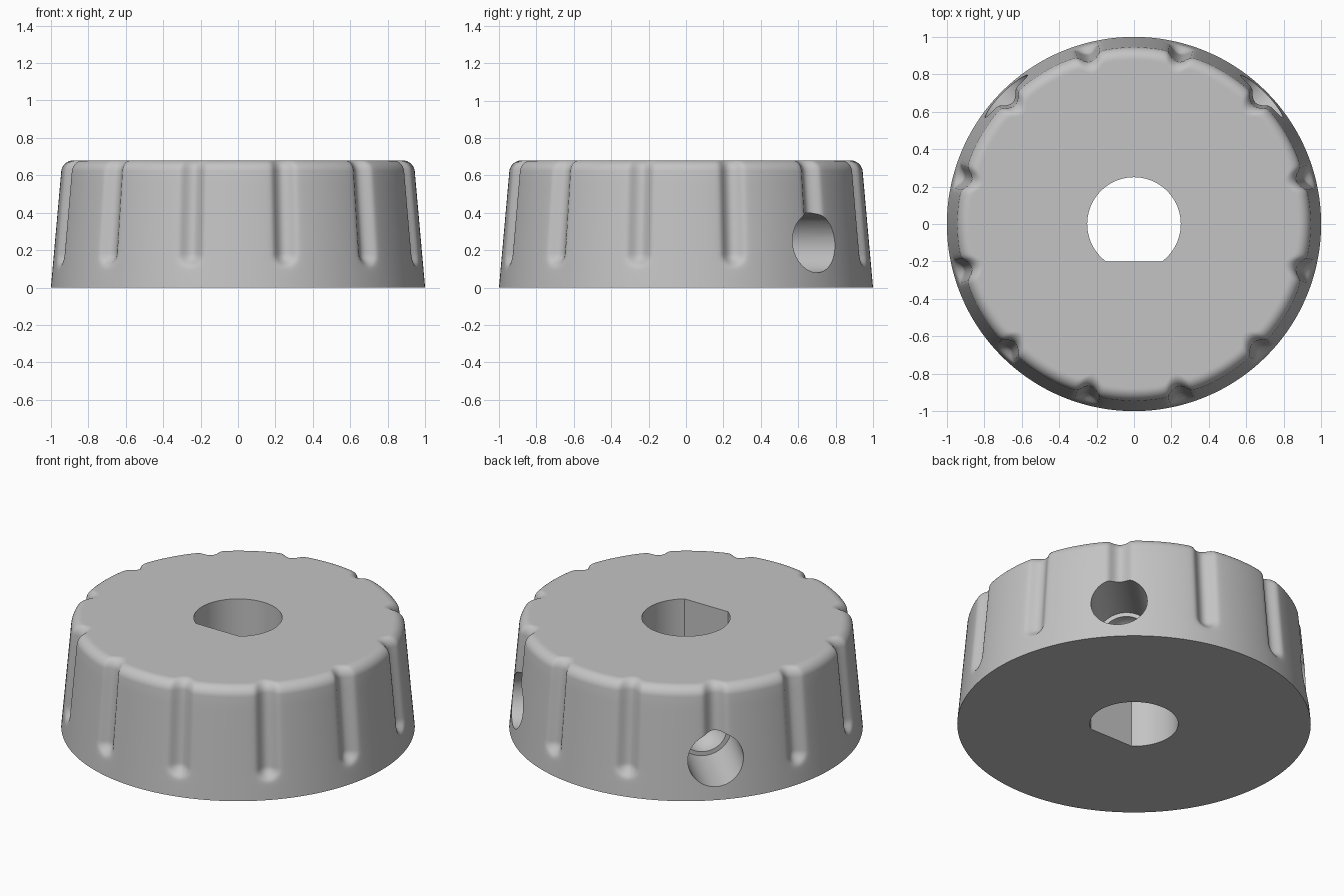
import bpy
from math import sin, cos, pi, sqrt, asin
from mathutils import Matrix, Vector

cube = bpy.data.objects.get("Cube")
if cube:
    bpy.data.objects.remove(cube)

HEIGHT, FILLET = 0.68, 0.058
FLUTES, STEPS = 12, 40
FLUTE_END = 0.18

grey = bpy.data.materials.new("light grey")
grey.use_nodes = True
grey.diffuse_color = (0.55, 0.55, 0.55, 1)
grey.node_tree.nodes["Principled BSDF"].inputs["Base Color"].default_value = (0.55, 0.55, 0.55, 1)


def loft(name, rings, matrix=Matrix()):
    """Skin a stack of equal-length rings (bottom to top) and cap both ends."""
    n = len(rings[0])
    verts = [matrix @ Vector(p) for ring in rings for p in ring]
    faces = [list(reversed(range(n))), [len(verts) - n + i for i in range(n)]]
    for k in range(len(rings) - 1):
        for i in range(n):
            j = (i + 1) % n
            faces.append([k * n + i, k * n + j, (k + 1) * n + j, (k + 1) * n + i])
    mesh = bpy.data.meshes.new(name)
    mesh.from_pydata(verts, [], faces)
    mesh.materials.append(grey)
    obj = bpy.data.objects.new(name, mesh)
    bpy.context.collection.objects.link(obj)
    return obj


def circle(radius, z, n=64):
    return [(radius * cos(2 * pi * i / n), radius * sin(2 * pi * i / n), z) for i in range(n)]


def flute_depth(angle, z, radius):
    """Soft-shouldered scoop with a rounded lower end."""
    pitch = 2 * pi / FLUTES
    across = ((angle % pitch) - pitch / 2) * radius
    below = max(0, FLUTE_END - z)
    a = 0.045 - 12 * (across ** 2 + below ** 2)
    return (a + sqrt(a * a + 0.0003)) / 2


def body_ring(z, inset=0):
    wall = 1 - 0.089 * z
    ring = []
    for i in range(FLUTES * STEPS):
        angle = 2 * pi * i / (FLUTES * STEPS)
        r = wall - inset - flute_depth(angle, z, wall)
        ring.append((r * cos(angle), r * sin(angle), z))
    return ring


# Tapered, fluted body with a rounded top rim
rings = [body_ring(0), body_ring(0.05)]
rings += [body_ring(0.08 + 0.01 * i) for i in range(12)]
rings += [body_ring(0.2 + 0.07 * i) for i in range(6)]
for i in range(9):
    t = pi / 2 * i / 8
    rings.append(body_ring(HEIGHT - FILLET + FILLET * sin(t), FILLET * (1 - cos(t))))
rings.append([(x * 0.99, y * 0.99, z) for x, y, z in rings[-1]])
knob = loft("knob_body", rings)

# D-shaped shaft bore, flat toward the front
start = -asin(0.2 / 0.25)
bore = [(0.25 * cos(start + (pi - 2 * start) * i / 64),
         0.25 * sin(start + (pi - 2 * start) * i / 64)) for i in range(65)]
cutters = [loft("bore_cutter", [[(x, y, z) for x, y in bore] for z in (-0.2, 1)])]

# Two stepped, round-ended screw holes in the back quarters
tip = [circle(0.135 * sin(t), 0.57 - 0.135 * cos(t))
       for t in [pi / 2 * i / 8 for i in range(1, 9)]]
for angle in (pi / 4, 3 * pi / 4):
    aim = (Matrix.Translation((0, 0, 0.24)) @ Matrix.Rotation(angle, 4, "Z")
           @ Matrix.Rotation(pi / 2, 4, "Y"))
    cutters.append(loft("screw_hole_cutter", tip + [circle(0.16, 0.57), circle(0.16, 1.3)], aim))

# Cut the holes and remove the cutters
bpy.ops.object.select_all(action="DESELECT")
knob.select_set(True)
bpy.context.view_layer.objects.active = knob
for cutter in cutters:
    cutter.hide_render = True
    mod = knob.modifiers.new("cut", "BOOLEAN")
    mod.operation, mod.solver, mod.object = "DIFFERENCE", "EXACT", cutter
    bpy.ops.object.modifier_apply(modifier=mod.name)
    bpy.data.objects.remove(cutter)

bpy.ops.object.shade_smooth_by_angle(angle=pi / 6)
